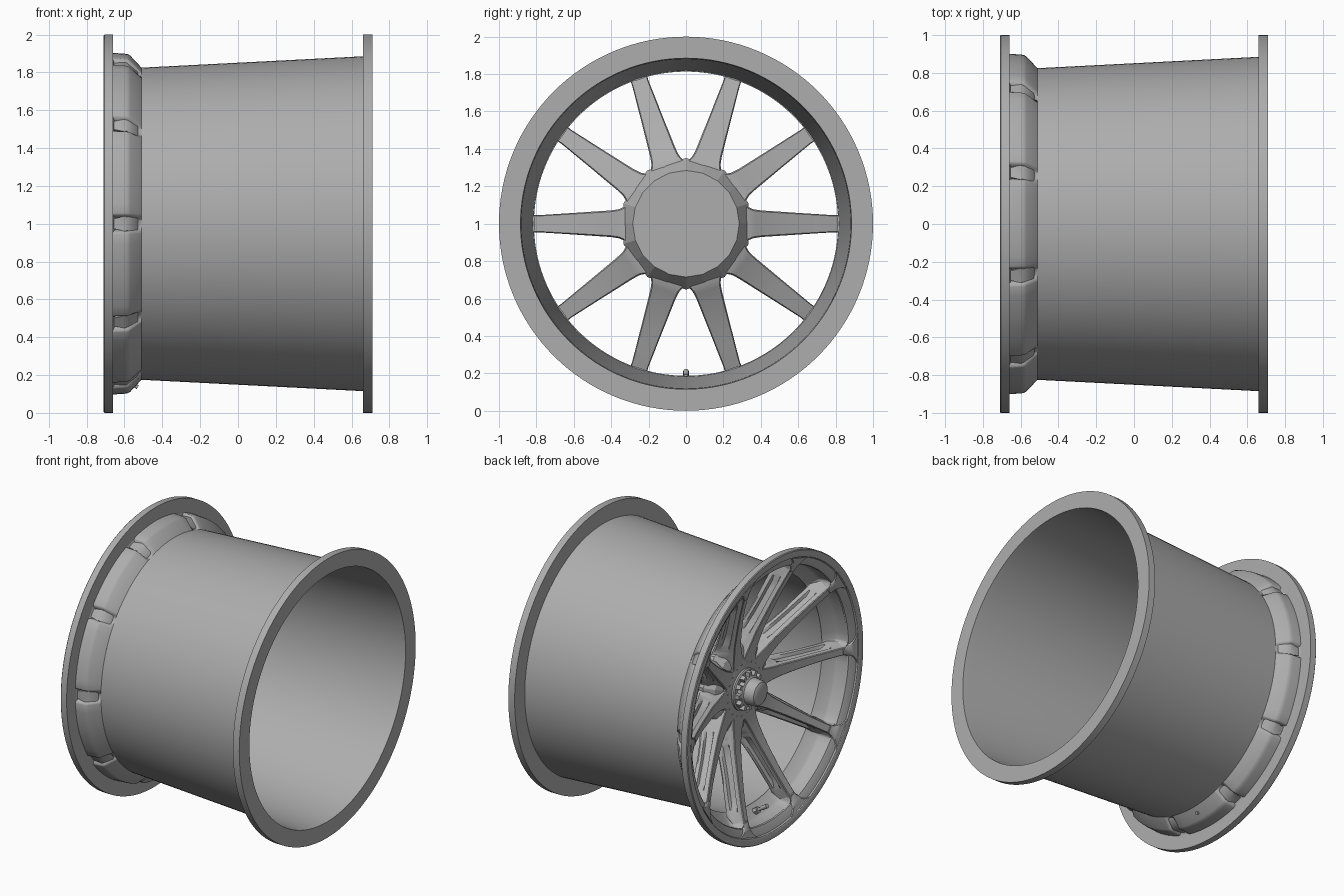
import bpy, bmesh
from math import sin, cos, pi, radians, sqrt
from mathutils import Vector

if "Cube" in bpy.data.objects:
    bpy.data.objects.remove(bpy.data.objects["Cube"])

# One dark grey metal for every part
metal = bpy.data.materials.new("dark_grey_metal")
metal.diffuse_color = (0.42, 0.42, 0.42, 1)
metal.use_nodes = True
metal.node_tree.nodes["Principled BSDF"].inputs["Base Color"].default_value = metal.diffuse_color


def P(x, r, a):
    """Point at axial position x, radius r, angle a about the wheel axis."""
    return (x, r * cos(a), 1 + r * sin(a))


def lerp(table, t):
    if t <= table[0][0]:
        return table[0][1]
    for (a, va), (b, vb) in zip(table, table[1:]):
        if t <= b:
            return va + (vb - va) * (t - a) / (b - a)
    return table[-1][1]


def loft(name, rings, wrap=False, smooth=32):
    """Join rings of points; wrap closes the sweep, otherwise ends are capped."""
    bm = bmesh.new()
    vs = [[bm.verts.new(p) for p in ring] for ring in rings]
    n = len(vs[0])
    for i in range(len(vs) if wrap else len(vs) - 1):
        a, b = vs[i], vs[(i + 1) % len(vs)]
        for j in range(n):
            k = (j + 1) % n
            bm.faces.new((a[j], a[k], b[k], b[j]))
    if not wrap:
        bm.faces.new(vs[0])
        bm.faces.new(vs[-1])
    bmesh.ops.recalc_face_normals(bm, faces=bm.faces)
    me = bpy.data.meshes.new(name)
    bm.to_mesh(me)
    bm.free()
    me.materials.append(metal)
    ob = bpy.data.objects.new(name, me)
    bpy.context.collection.objects.link(ob)
    bpy.ops.object.select_all(action='DESELECT')
    ob.select_set(True)
    bpy.context.view_layer.objects.active = ob
    if smooth:
        bpy.ops.object.shade_smooth_by_angle(angle=radians(smooth))
    return ob


def lathe(name, prof, n=128):
    """Closed (x, r) profile swept round the axis."""
    return loft(name, [[P(x, r, 2 * pi * i / n) for x, r in prof] for i in range(n)], True)


def turned(name, prof, n=48, smooth=32):
    """Solid turned part: open (x, r) profile with capped ends."""
    return loft(name, [[P(x, r, 2 * pi * i / n) for i in range(n)] for x, r in prof],
                smooth=smooth)


def rod(name, a, b, r, n=12):
    a, b = Vector(a), Vector(b)
    q = (b - a).to_track_quat('Z', 'Y')
    ring = [q @ Vector((r * cos(2 * pi * i / n), r * sin(2 * pi * i / n), 0)) for i in range(n)]
    return loft(name, [[p + v for v in ring] for p in (a, b)])


# Barrel with the rear flange
lathe("barrel", [(-0.51, 0.825), (0.66, 0.885), (0.66, 1.0), (0.71, 1.0),
                 (0.71, 0.885), (0.66, 0.88), (-0.51, 0.818)])

# Front lip
lathe("front_lip", [(-0.695, 0.943), (-0.705, 0.948), (-0.71, 0.957), (-0.71, 0.995),
                    (-0.705, 1.0), (-0.66, 1.0), (-0.66, 0.885), (-0.67, 0.889),
                    (-0.685, 0.915)])

# Scalloped pocket wall: bulges between spokes, dips at each spoke
PILLOW = [(-0.665, 0.903, 0.85), (-0.60, 0.899, 0.845), (-0.582, 0.896, 0.842),
          (-0.57, 0.889, 0.838), (-0.51, 0.825, 0.822)]
steps = [1.0, 1.5, 2.0, 2.5, 3.0, 3.6, 7, 10, 13, 16, 18]
offsets = [-d for d in steps[-2::-1]] + [0] + steps
rings = []
for k in range(10):
    for d in offsets:
        t = min(max((abs(d) - 1.0) / 2.4, 0), 1)
        b = t * t * (3 - 2 * t)
        a = radians(36 * k + d)
        outer = [(x, lo + (hi - lo) * b) for x, hi, lo in PILLOW]
        inner = [(x, r - 0.012) for x, r in outer[::-1]]
        rings.append([P(x, r, a) for x, r in outer + inner])
loft("pocket_wall", rings, True, 40)

# Spoke shapes as functions of radius
FRONT = [(0.18, -0.46), (0.28, -0.472), (0.4, -0.50), (0.55, -0.548), (0.7, -0.602),
         (0.83, -0.655), (0.9, -0.688), (0.96, -0.706)]
BACK = [(0.25, -0.30), (0.36, -0.34), (0.45, -0.39), (0.6, -0.45), (0.75, -0.50),
        (0.835, -0.53), (0.885, -0.59)]
WIDE_F = [(0.2, 0.068), (0.23, 0.062), (0.27, 0.052), (0.33, 0.044), (0.5, 0.034),
          (0.7, 0.028), (0.88, 0.027)]
WIDE_B = [(0.25, 0.085), (0.33, 0.108), (0.345, 0.09), (0.365, 0.079), (0.40, 0.072),
          (0.6, 0.058), (0.8, 0.045), (0.835, 0.049), (0.885, 0.04)]
SLOT = [(0.38, 0.0), (0.41, 1.0), (0.75, 1.0), (0.79, 0.0)]


def plate_ring(r, a0):
    """Thin front face of the spoke, filleted into the lip."""
    t = min(max((r - 0.84) / 0.108, 0), 1)
    w = lerp(WIDE_F, r) + 0.11 * (1 - sqrt(1 - t * t))
    x = lerp(FRONT, r)
    half = [(w - 0.005, x), (w, x + 0.005), (w, x + 0.026)]
    full = half + [(-w_, x_) for w_, x_ in half[::-1]]
    return [P(x_, r, a0 + w_ / r) for w_, x_ in full]


def body_ring(r, a0):
    """Deep spoke body with one wide channel along each side."""
    wf, wb = lerp(WIDE_F, r), lerp(WIDE_B, r)
    f, b, s = lerp(FRONT, r) + 0.02, lerp(BACK, r), lerp(SLOT, r)
    d = b - f
    half = []
    for t, cut in ((0, 0), (0.16, 0), (0.22, 0.014), (0.62, 0.02), (0.70, 0), (0.88, 0)):
        w = wf * 0.95 + (wb - wf * 0.95) * t / 0.88
        half.append((w - cut * s, f + d * t))
    half.append((wb * 0.9, b))
    full = half + [(-w_, x_) for w_, x_ in half[::-1]]
    return [P(x_, r, a0 + w_ / r) for w_, x_ in full]


plate_r = [0.2, 0.23, 0.27, 0.33, 0.4, 0.5, 0.6, 0.7, 0.8, 0.84, 0.87, 0.89, 0.91, 0.925,
           0.935, 0.942, 0.946, 0.949]
body_r = [0.25, 0.33, 0.345, 0.365, 0.38, 0.41, 0.5, 0.6, 0.7, 0.75, 0.79, 0.815, 0.835,
          0.86, 0.885]
for k in range(10):
    a0 = radians(36 * k)
    loft(f"spoke_face_{k + 1}", [plate_ring(r, a0) for r in plate_r], smooth=40)
    loft(f"spoke_body_{k + 1}", [body_ring(r, a0) for r in body_r], smooth=40)

# Ten-sided hub blending to a rounder back face, corners between the spokes
hub = [(-0.45, 0.24, 1), (-0.43, 0.30, 1), (-0.37, 0.352, 1), (-0.345, 0.352, 1),
       (-0.26, 0.285, 0)]
loft("hub_body", [[P(x, r * (cos(pi / 10) if flat and i % 2 == 0 else 1), pi * i / 10)
                   for i in range(20)] for x, r, flat in hub], smooth=0)
turned("hub_face", [(-0.42, 0.225), (-0.46, 0.222), (-0.463, 0.215)], 60)

# Centre lock nut with a toothed collar
turned("nut_collar", [(-0.45, 0.145), (-0.475, 0.145), (-0.482, 0.135), (-0.482, 0.11)], 48)
turned("centre_nut", [(-0.46, 0.108), (-0.515, 0.104), (-0.522, 0.092), (-0.575, 0.088),
                      (-0.592, 0.08), (-0.601, 0.064), (-0.604, 0.03)], 40)
for k in range(12):
    a = 2 * pi * k / 12
    loft(f"nut_tooth_{k + 1}", [[P(x, r, a + s * w / r) for r, s in
                                 ((0.09, -1), (0.135, -1), (0.135, 1), (0.09, 1))]
                                for x, w in ((-0.47, 0.017), (-0.515, 0.014))], smooth=0)

# Small drive pins around the nut
for k in range(20):
    a = radians(18 * k + 9)
    rod(f"hub_pin_{k + 1}", P(-0.455, 0.185, a), P(-0.466, 0.185, a), 0.007, 10)

# Tyre valve at the bottom, tilted toward the face
rod("valve_stem", (-0.53, 0, 0.135), (-0.64, 0, 0.208), 0.011)
rod("valve_base", (-0.545, 0, 0.145), (-0.575, 0, 0.165), 0.024, 6)
rod("valve_cap", (-0.605, 0, 0.185), (-0.645, 0, 0.211), 0.015)
